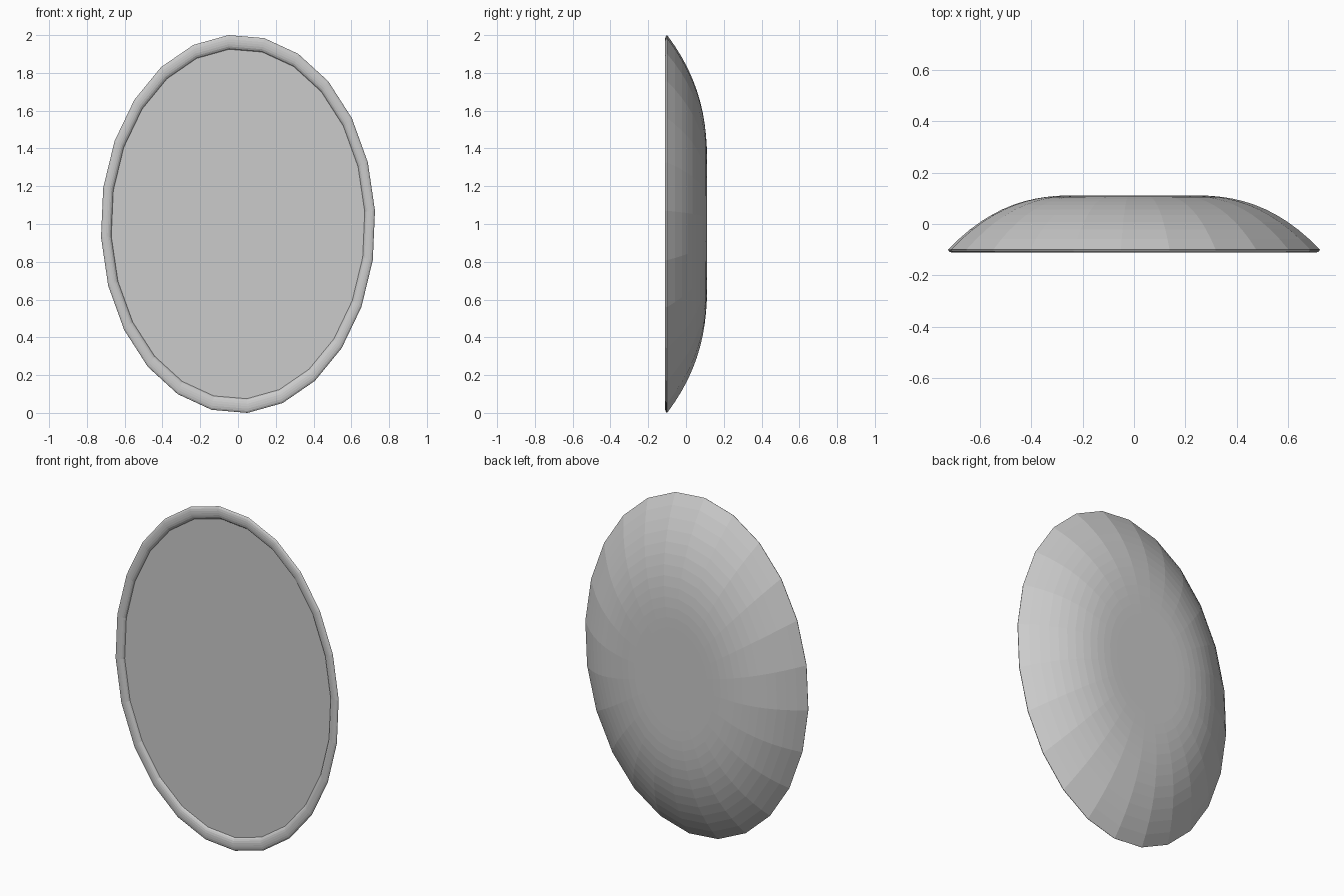
import bpy, math

if "Cube" in bpy.data.objects:
    bpy.data.objects.remove(bpy.data.objects["Cube"])

SIDES, PHASE = 24, math.radians(-4)
HALF_W, HALF_H = 0.727, 1.0024   # oval half axes


def oval_lathe(name, profile, cap_start=False, cap_end=False):
    """Sweep (radius factor, y) points round the oval."""
    verts, faces = [], []
    for r, y in profile:
        for k in range(SIDES):
            t = PHASE + 2 * math.pi * k / SIDES
            verts.append((HALF_W * r * math.sin(t), y, 1 + HALF_H * r * math.cos(t)))
    for i in range(len(profile) - 1):
        for k in range(SIDES):
            n = (k + 1) % SIDES
            a, b = i * SIDES, (i + 1) * SIDES
            faces.append((a + k, a + n, b + n, b + k))
    if cap_start:
        faces.append(tuple(reversed(range(SIDES))))
    if cap_end:
        a = (len(profile) - 1) * SIDES
        faces.append(tuple(range(a, a + SIDES)))
    mesh = bpy.data.meshes.new(name)
    mesh.from_pydata(verts, [], faces)
    obj = bpy.data.objects.new(name, mesh)
    bpy.context.collection.objects.link(obj)
    return obj


# domed back with a flat centre, curving forward to the rim
RINGS = 12
dome = []
for i in range(RINGS + 1):
    s = i / RINGS
    dome.append((0.3 + 0.7 * s, 0.112 - 0.212 * s ** 2.5))

# rounded front rim, rolling inward to the recessed panel
rim = [(0.997, -0.105), (0.990, -0.109), (0.978, -0.1115), (0.965, -0.112),
       (0.952, -0.111), (0.940, -0.108), (0.931, -0.103), (0.925, -0.095)]
oval_lathe("frame_shell", dome + rim, cap_start=True)

# flat oval mirror panel
oval_lathe("mirror_panel", [(0.925, -0.095)], cap_end=True)
# panel faces the front
panel = bpy.data.objects["mirror_panel"].data
if panel.polygons[0].normal.y > 0:
    panel.flip_normals()
shell = bpy.data.objects["frame_shell"].data
if shell.polygons[0].normal.y < 0:
    shell.flip_normals()
# back cap follows the shell
if shell.polygons[-1].normal.y < 0:
    shell.polygons[-1].flip()
